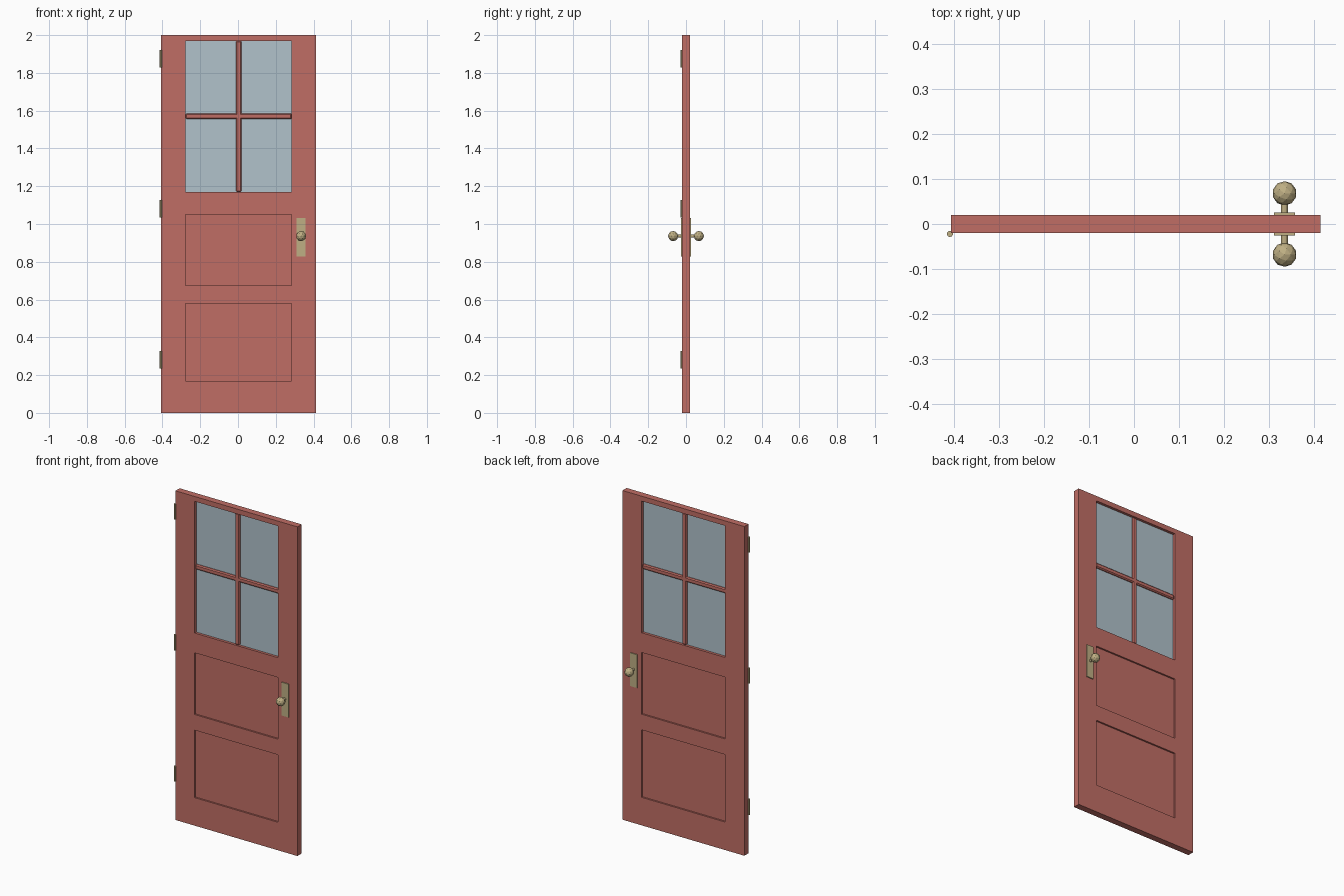
import bpy, bmesh, math
from mathutils import Vector, Matrix

cube = bpy.data.objects.get("Cube")
if cube:
    bpy.data.objects.remove(cube, do_unlink=True)


def material(name, rgb, roughness):
    mat = bpy.data.materials.new(name)
    mat.use_nodes = True
    color = (*rgb, 1)
    mat.diffuse_color = color
    bsdf = mat.node_tree.nodes["Principled BSDF"]
    bsdf.inputs["Base Color"].default_value = color
    bsdf.inputs["Roughness"].default_value = roughness
    return mat


RED = material("red paint", (0.53, 0.155, 0.13), 0.6)
GLASS = material("pale blue glass", (0.44, 0.54, 0.60), 0.4)
BRASS = material("dull brass", (0.52, 0.43, 0.23), 0.5)


def finish(name, bm, mat):
    bmesh.ops.recalc_face_normals(bm, faces=bm.faces)
    mesh = bpy.data.meshes.new(name)
    bm.to_mesh(mesh)
    bm.free()
    mesh.materials.append(mat)
    obj = bpy.data.objects.new(name, mesh)
    bpy.context.collection.objects.link(obj)
    return obj


def box(name, center, size, mat, bevel=0):
    bm = bmesh.new()
    bmesh.ops.create_cube(bm, size=1)
    bmesh.ops.scale(bm, vec=size, verts=bm.verts)
    bmesh.ops.translate(bm, vec=center, verts=bm.verts)
    if bevel:
        bmesh.ops.bevel(bm, geom=bm.edges[:], offset=bevel, segments=1, affect='EDGES')
    return finish(name, bm, mat)


def cylinder(name, center, radius, length, mat, sides, along_y=False):
    bm = bmesh.new()
    bmesh.ops.create_cone(bm, cap_ends=True, segments=sides, radius1=radius,
                          radius2=radius, depth=length)
    if along_y:
        bmesh.ops.rotate(bm, matrix=Matrix.Rotation(math.pi / 2, 3, 'X'), verts=bm.verts)
    bmesh.ops.translate(bm, vec=center, verts=bm.verts)
    return finish(name, bm, mat)


# Door slab: a grid of cells with the window left out and the panels pushed in
HALF = 0.02
RECESS = 0.01
MID = 0.0035
xs = [MID - 0.41, MID - 0.281, MID + 0.281, MID + 0.41]
zs = [0, 0.17, 0.58, 0.675, 1.05, 1.17, 1.97, 2]
PANEL_ROWS, WINDOW_ROW = (1, 3), 5

bm = bmesh.new()
grid = [[bm.verts.new((x, -HALF, z)) for x in xs] for z in zs]
for r in range(len(zs) - 1):
    for c in range(len(xs) - 1):
        if (r, c) != (WINDOW_ROW, 1):
            bm.faces.new((grid[r][c], grid[r][c + 1], grid[r + 1][c + 1], grid[r + 1][c]))
back = bmesh.ops.extrude_face_region(bm, geom=bm.faces[:], use_keep_orig=True)
bmesh.ops.translate(bm, vec=(0, 2 * HALF, 0),
                    verts=[g for g in back["geom"] if isinstance(g, bmesh.types.BMVert)])
bmesh.ops.recalc_face_normals(bm, faces=bm.faces)


def is_panel(face):
    mid = face.calc_center_median()
    return (abs(face.normal.y) > 0.9 and xs[1] < mid.x < xs[2]
            and any(zs[r] < mid.z < zs[r + 1] for r in PANEL_ROWS))


panels = [f for f in bm.faces if is_panel(f)]
for face in bmesh.ops.extrude_discrete_faces(bm, faces=panels)["faces"]:
    for v in face.verts:
        v.co.y -= math.copysign(RECESS, v.co.y)
bmesh.ops.dissolve_limit(bm, angle_limit=0.01, verts=bm.verts, edges=bm.edges)
finish("door_slab", bm, RED)

# Window pane and its crossing bars
win_z = (zs[5] + zs[6]) / 2
win_w, win_h = xs[2] - xs[1], zs[6] - zs[5]
box("window_pane", (MID, 0, win_z), (win_w, 0.008, win_h), GLASS)
box("window_bar_vertical", (MID, 0, win_z), (0.03, 0.03, win_h), RED, 0.006)
box("window_bar_horizontal", (MID, 0, win_z), (win_w, 0.03, 0.03), RED, 0.006)

# Handle plate, stem and faceted knob on each face
KNOB = Vector((0.334, 0, 0.936))
for side, s in (("front", -1), ("back", 1)):
    box(f"{side}_handle_plate", (KNOB.x, s * 0.0225, 0.93), (0.046, 0.007, 0.202), BRASS)
    cylinder(f"{side}_knob_stem", (KNOB.x, s * 0.035, KNOB.z), 0.0075, 0.03, BRASS, 12, True)
    bm = bmesh.new()
    bmesh.ops.create_icosphere(bm, subdivisions=2, radius=0.027)
    bmesh.ops.translate(bm, vec=KNOB + Vector((0, s * 0.068, 0)), verts=bm.verts)
    finish(f"{side}_knob", bm, BRASS)

# Hinge barrels along the front hinge edge
for label, z in (("bottom", 0.282), ("middle", 1.08), ("top", 1.875)):
    cylinder(f"{label}_hinge", (xs[0] - 0.002, -0.022, z), 0.0068, 0.093, BRASS, 10)
